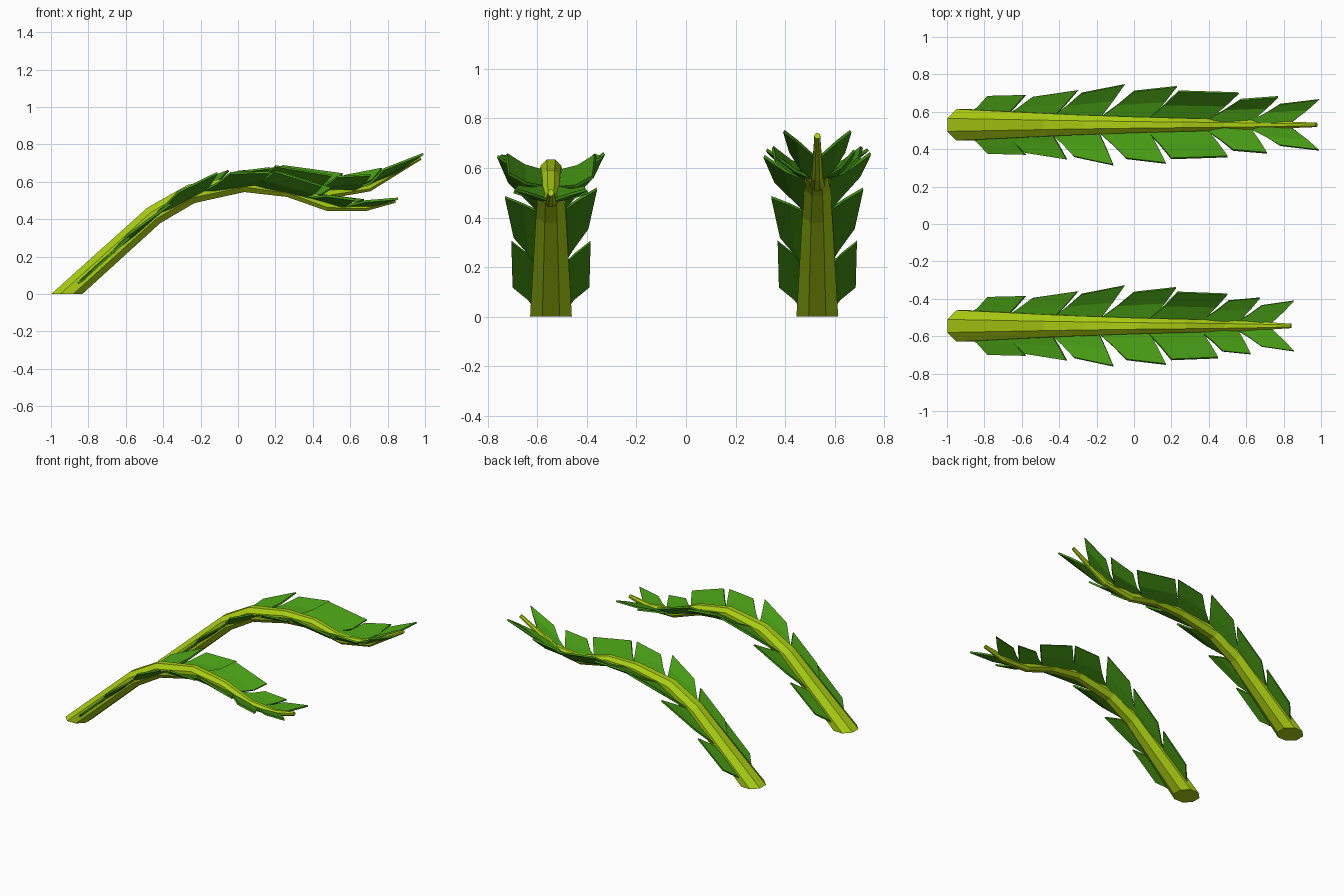
import bpy, bmesh, math
from mathutils import Vector

cube = bpy.data.objects.get("Cube")
if cube:
    bpy.data.objects.remove(cube)


def material(name, rgb):
    m = bpy.data.materials.new(name)
    m.use_nodes = True
    col = (*rgb, 1)
    m.diffuse_color = col
    bsdf = m.node_tree.nodes["Principled BSDF"]
    bsdf.inputs["Base Color"].default_value = col
    bsdf.inputs["Roughness"].default_value = 0.9
    return m


STEM = material("yellow_green_stem", (0.40, 0.62, 0.006))
LEAF = material("leaf_green", (0.06, 0.32, 0.007))

# Midrib half width and half thickness, one pair per path point
RADII = [(.086, .06), (.062, .055), (.053, .053), (.043, .046),
         (.037, .038), (.031, .032), (.023, .023), (.012, .013)]

# Blades: root x, outer corner x, tip x, corner offset, tip offset, corner rise, tip rise
BLADES = [(-.92, -.78, -.58, .155, .16, .00, .00),
          (-.74, -.54, -.30, .15, .185, .02, .01),
          (-.48, -.28, -.05, .17, .215, .05, .085),
          (-.22, .00, .23, .18, .205, .07, .08),
          (.05, .24, .56, .18, .17, .09, .09),
          (.36, .57, .77, .135, .15, .08, .06),
          (.60, .78, .99, .11, .135, .05, .01)]
LAST_ROOT = .84


def build_object(name, bm, mat):
    bmesh.ops.recalc_face_normals(bm, faces=bm.faces)
    mesh = bpy.data.meshes.new(name)
    bm.to_mesh(mesh)
    bm.free()
    mesh.materials.append(mat)
    ob = bpy.data.objects.new(name, mesh)
    bpy.context.collection.objects.link(ob)
    return ob


def height(path, x):
    """Midrib height at x, along straight runs."""
    for (x0, z0), (x1, z1) in zip(path, path[1:]):
        if x <= x1 or (x1, z1) == path[-1]:
            return z0 + (z1 - z0) * (x - x0) / (x1 - x0)


def make_stem(name, path, y0, y1):
    bm = bmesh.new()
    rings = []
    last = len(path) - 1
    for i, ((x, z), (rw, rt)) in enumerate(zip(path, RADII)):
        a, b = path[max(i - 1, 0)], path[min(i + 1, last)]
        t = Vector((b[0] - a[0], 0, b[1] - a[1])).normalized()
        n = Vector((-t.z, 0, t.x))
        if i == 0:                       # base is cut level with the ground
            n, rt = Vector((-1, 0, 0)), .085
        y = y0 + (y1 - y0) * i / last
        ring = []
        for k in range(8):
            ang = math.tau * (k + .5) / 8
            c, s = math.cos(ang) * 1.06, math.sin(ang) * 1.06
            ring.append(bm.verts.new(Vector((x, y + rw * c, z)) + n * rt * s))
        rings.append(ring)
    for r, q in zip(rings, rings[1:]):
        for k in range(8):
            j = (k + 1) % 8
            bm.faces.new((r[k], r[j], q[j], q[k]))
    bm.faces.new(rings[0])
    bm.faces.new(rings[-1])
    return build_object(name, bm, STEM)


def make_leaves(name, path, y0, y1, side, squeeze, tail_rise):
    bm = bmesh.new()
    fit = lambda x: x if x < .2 else .2 + (x - .2) * squeeze
    for i, (root, corner, tip, wc, wt, rc, rt) in enumerate(BLADES):
        end = BLADES[i + 1][0] + .02 if i < len(BLADES) - 1 else LAST_ROOT
        if side < 0 and 0 < i < 6:       # near side tips sit further back
            tip, corner = tip - .06, corner - .04
        if i > 4:
            rc, rt = rc * tail_rise, rt * tail_rise

        def point(x, w, rise):
            x = fit(x)
            y = y0 + (y1 - y0) * (x + .92) / 1.8
            return bm.verts.new((x, y + side * w, max(height(path, x) + rise, .004)))

        def row(xr, xo, w, rise):
            # root, fold line, outer edge
            f = .6
            return [point(xr, .012, -.005),
                    point(xr + (xo - xr) * f, w * f, rise * .4),
                    point(xo, w, rise)]
        lead = row(root, corner, wc, rc)
        if i == 0:                       # first blade starts at the rim of the base
            lead[0].co.y += side * .03
        trail = row(end, tip, wt, rt)
        for k in range(2):
            bm.faces.new((lead[k], lead[k + 1], trail[k + 1], trail[k]))
    ob = build_object(name, bm, LEAF)
    thick = ob.modifiers.new("thickness", "SOLIDIFY")
    thick.thickness = .012
    thick.offset = 0
    return ob


def make_frond(name, path, y0, y1, squeeze, tail_rise):
    make_stem(name + "_stem", path, y0, y1)
    for label, side in (("left", 1), ("right", -1)):
        make_leaves(f"{name}_{label}_leaves", path, y0, y1, side, squeeze, tail_rise)


BASE = [(-.915, 0), (-.45, .42), (-.25, .535), (.03, .59)]
# Rear frond lifts at the tip, front frond droops
make_frond("rear_frond", BASE + [(.25, .595), (.48, .54), (.70, .57), (.975, .73)],
           .53, .53, 1, 1)
make_frond("front_frond", BASE + [(.27, .555), (.48, .475), (.68, .465), (.84, .50)],
           -.545, -.545, .83, .6)
